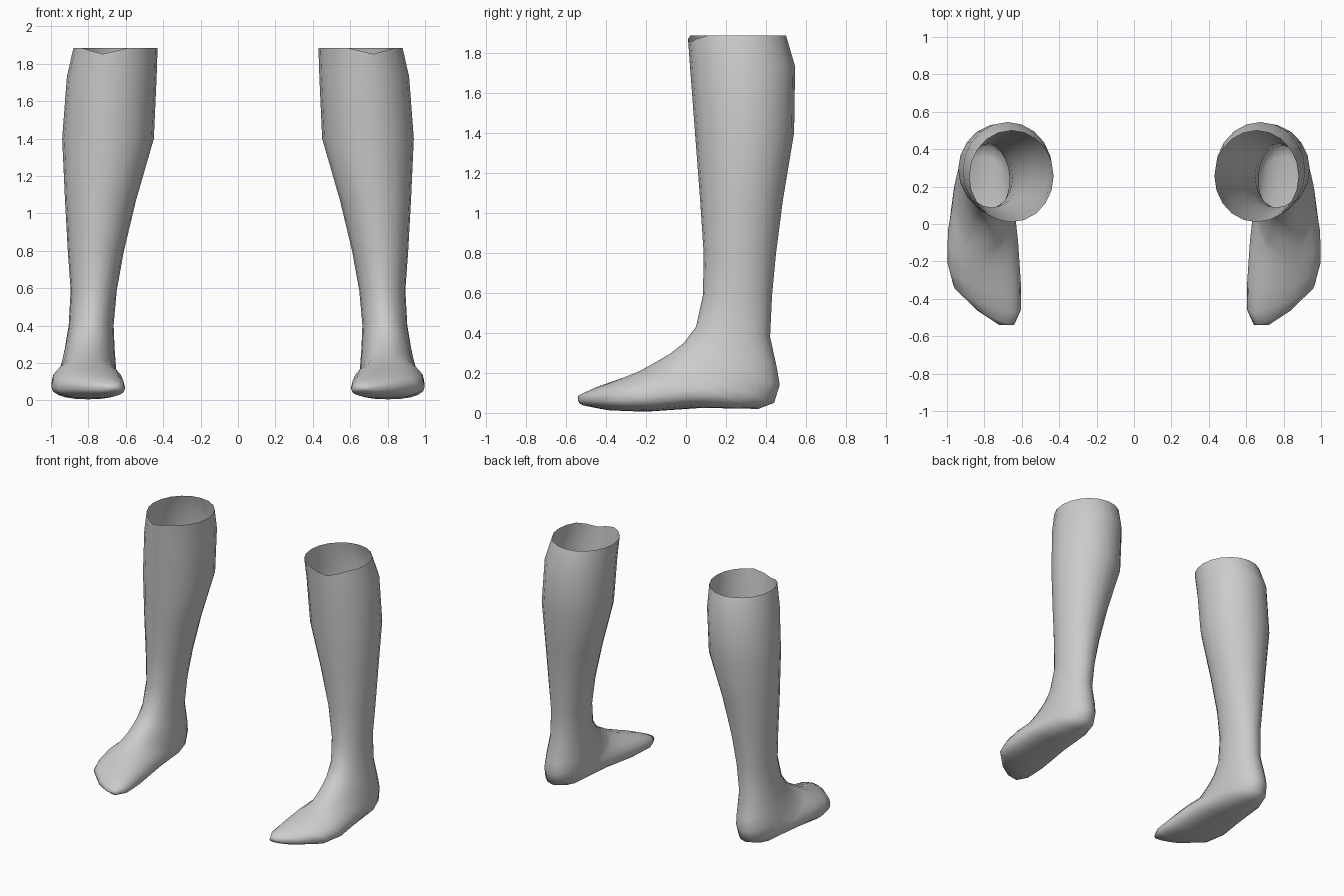
import bpy, bmesh, math

if "Cube" in bpy.data.objects:
    bpy.data.objects.remove(bpy.data.objects["Cube"])

grey = bpy.data.materials.new("plain grey")
grey.diffuse_color = (0.6, 0.6, 0.6, 1)
grey.use_nodes = True
grey.node_tree.nodes["Principled BSDF"].inputs["Base Color"].default_value = grey.diffuse_color

SEG = 20
# Leg rings are level: height, front y, back y, inner x, outer x
LEG = [
    (1.885, 0.01, 0.50, 0.43, 0.88),
    (1.73, 0.02, 0.545, 0.435, 0.915),
    (1.40, 0.045, 0.54, 0.45, 0.94),
    (1.07, 0.07, 0.485, 0.545, 0.925),
    (0.80, 0.088, 0.45, 0.61, 0.91),
    (0.59, 0.085, 0.43, 0.648, 0.895),
]
# Foot rings tilt round the heel: instep y, z, then sole y, z
FOOT = [
    (0.05, 0.43, 0.42, 0.38),
    (-0.01, 0.35, 0.455, 0.22),
    (-0.08, 0.295, 0.468, 0.14),
    (-0.14, 0.26, 0.44, 0.05),
    (-0.18, 0.237, 0.36, 0.02),
    (-0.24, 0.205, 0.08, 0.025),
    (-0.34, 0.165, -0.20, 0.006),
    (-0.43, 0.13, -0.37, 0.012),
    (-0.51, 0.095, -0.49, 0.035),
]
INNER = [0.665, 0.66, 0.655, 0.65, 0.645, 0.62, 0.605, 0.605, 0.64]
OUTER = [0.905, 0.925, 0.94, 0.955, 0.97, 0.995, 0.998, 0.965, 0.84]

RINGS = [(f, z, b, z, x0, x1) for z, f, b, x0, x1 in LEG]
RINGS += [r + (x0, x1) for r, x0, x1 in zip(FOOT, INNER, OUTER)]


def spow(v, e):
    return math.copysign(abs(v) ** (2 / e), v)


def sock(name, side):
    bm = bmesh.new()
    loops = []
    # Rings run down the leg, fan round the heel and go on to the toes
    for i, (fy, fz, by, bz, x0, x1) in enumerate(RINGS):
        tilt = (fz - bz) / math.hypot(fz - bz, by - fy)
        w = 0.5 + 0.1 * tilt                  # widest point sits low in the foot
        e = 2 + 0.4 * tilt                    # foot is a little squarer
        skew = 0.4 * min(1, max(0, (0.35 - by) / 0.8))  # toes slant outwards
        loop = []
        for k in range(SEG):
            a = 2 * math.pi * k / SEG
            c, s = spow(math.cos(a), e), spow(math.sin(a), e)
            t = w + (1 - w) * s if s > 0 else w + w * s
            dx = (x1 - x0) / 2 * c
            x = (x0 + x1) / 2 + dx
            y = fy + (by - fy) * t + skew * dx
            z = fz + (bz - fz) * t
            if i == 0:  # small dip in the front of the cuff
                z -= 0.035 * max(0, 1 - math.hypot(x - 0.72, y - 0.03) / 0.13)
            loop.append(bm.verts.new((side * x, y, z)))
        loops.append(loop)
    for a, b in zip(loops, loops[1:]):
        for k in range(SEG):
            n = (k + 1) % SEG
            bm.faces.new((a[k], a[n], b[n], b[k]))
    # Closed toe
    tip = bm.verts.new((side * 0.72, -0.54, 0.065))
    for k in range(SEG):
        bm.faces.new((loops[-1][k], loops[-1][(k + 1) % SEG], tip))
    # Faces point outwards
    bm.normal_update()
    f = max(bm.faces, key=lambda q: side * q.calc_center_median().x)
    if f.normal.x * side < 0:
        bmesh.ops.reverse_faces(bm, faces=bm.faces)
    for f in bm.faces:
        f.smooth = True
    me = bpy.data.meshes.new(name)
    bm.to_mesh(me)
    bm.free()
    me.materials.append(grey)
    ob = bpy.data.objects.new(name, me)
    bpy.context.collection.objects.link(ob)


sock("left_sock", 1)
sock("right_sock", -1)
